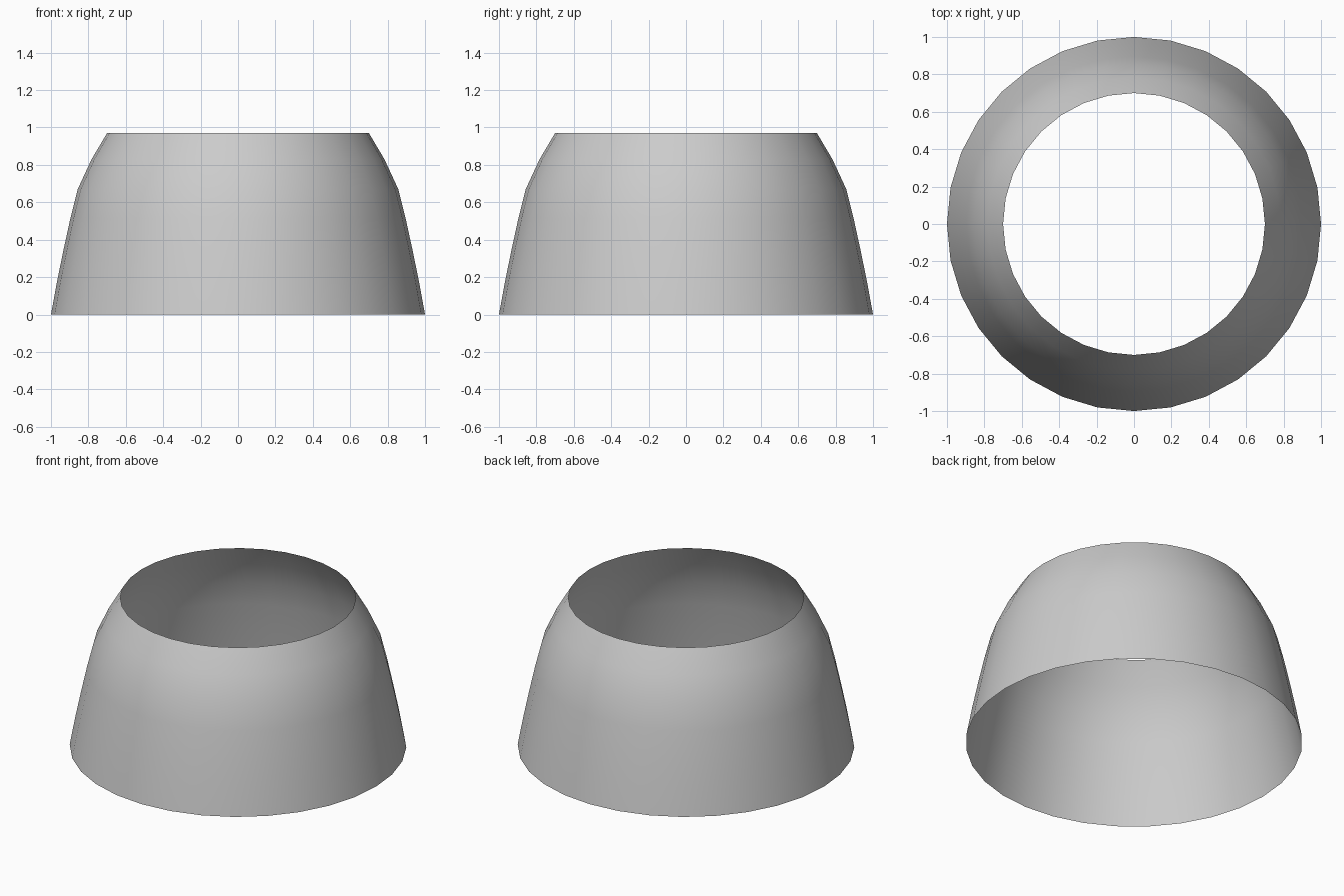
import bpy, bmesh, math

if "Cube" in bpy.data.objects:
    bpy.data.objects.remove(bpy.data.objects["Cube"])

SIDES = 32
# Outer profile (radius, height), bottom to top
PROFILE = [(1.0, 0.0), (0.967, 0.18), (0.932, 0.35), (0.896, 0.515),
           (0.857, 0.67), (0.783, 0.83), (0.70, 0.97)]

# Open single-walled shell, lathed around z
bm = bmesh.new()
rings = [[bm.verts.new((r * math.cos(2 * math.pi * i / SIDES),
                        r * math.sin(2 * math.pi * i / SIDES), z))
          for i in range(SIDES)] for r, z in PROFILE]
for low, high in zip(rings, rings[1:]):
    for i in range(SIDES):
        j = (i + 1) % SIDES
        bm.faces.new((low[i], low[j], high[j], high[i])).smooth = True

mesh = bpy.data.meshes.new("open_shell")
bm.to_mesh(mesh)
bm.free()
shell = bpy.data.objects.new("open_shell", mesh)
bpy.context.collection.objects.link(shell)
